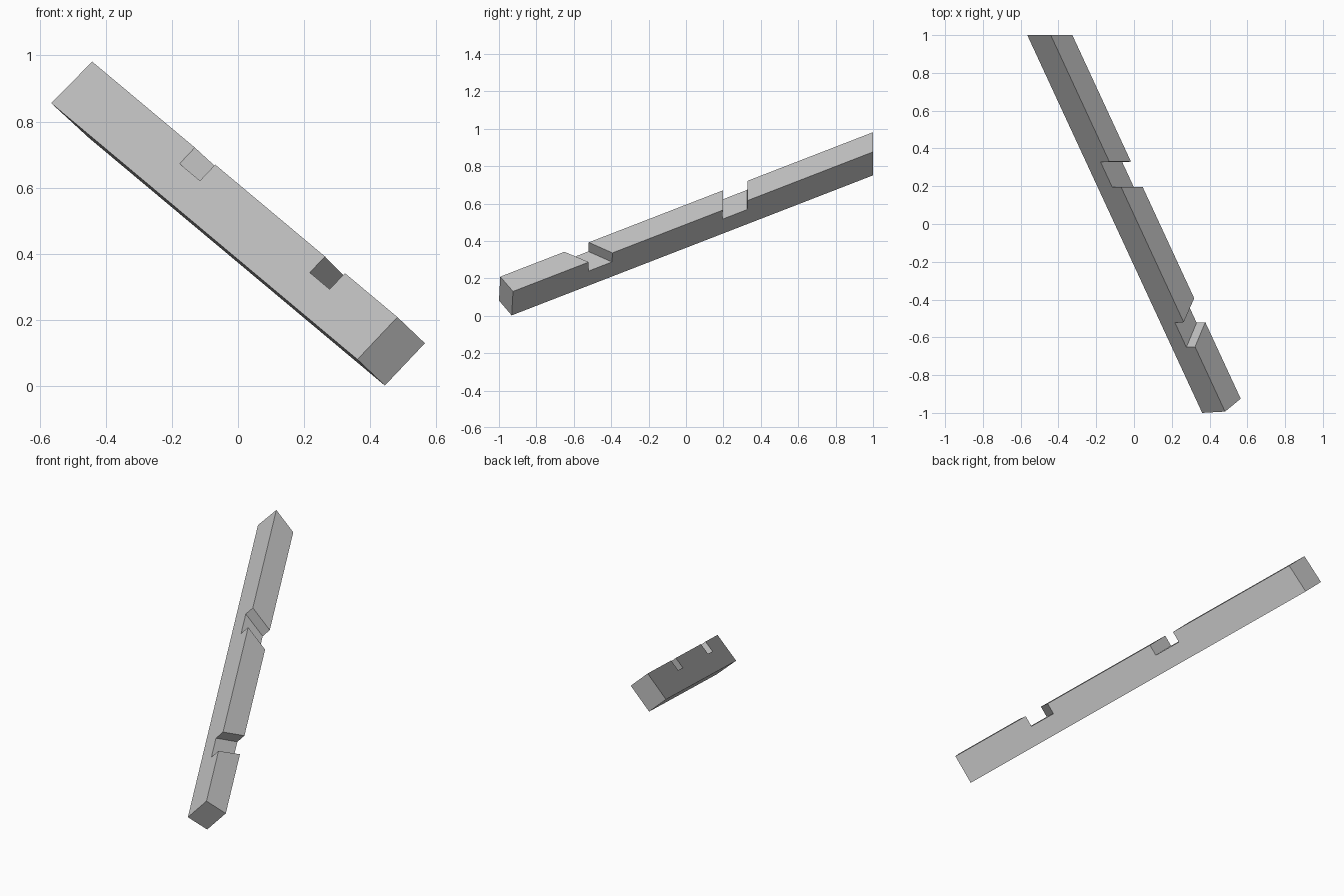
import bpy, bmesh
from mathutils import Vector

if "Cube" in bpy.data.objects:
    bpy.data.objects.remove(bpy.data.objects["Cube"])

# Sloping beam: direction per unit of y, and the near-end cross-section
RUN = Vector((-0.463, 1.0, 0.3875))
A = Vector((0.361, -1.0, 0.081))      # lower left edge
B = Vector((0.482, -0.993, 0.209))    # upper left edge
C = Vector((0.565, -0.925, 0.130))    # upper right edge
D = A + C - B                         # lower right edge
DEPTH = (A - B) * 0.38                # notch depth vector
END_Y = 1.0


def on_edge(start, y):
    """Point at height y along a beam edge."""
    return start + RUN * (y - start.y)


def side_outline(low, high, notches):
    """Outline of one side of the beam with notches in the upper edge."""
    pts = [low, high]
    for y0, y1 in notches:
        p, q = on_edge(high, y0), on_edge(high, y1)
        pts += [p, p + DEPTH, q + DEPTH, q]
    return pts + [on_edge(high, END_Y), on_edge(low, END_Y)]


# Lower notch runs skewed across the beam, upper notch runs straight across
left = side_outline(A, B, [(-0.65, -0.52), (0.197, 0.33)])
right = side_outline(D, C, [(-0.52, -0.393), (0.197, 0.33)])

bm = bmesh.new()
lv = [bm.verts.new(p) for p in left]
rv = [bm.verts.new(p) for p in right]
bm.faces.new(lv)
bm.faces.new(rv[::-1])
for i in range(len(lv)):
    j = (i + 1) % len(lv)
    bm.faces.new((lv[i], rv[i], rv[j], lv[j]))
bmesh.ops.recalc_face_normals(bm, faces=bm.faces)

mesh = bpy.data.meshes.new("notched_beam")
bm.to_mesh(mesh)
bm.free()

# Single plain grey
grey = bpy.data.materials.new("plain grey")
grey.diffuse_color = (0.55, 0.55, 0.55, 1)
grey.use_nodes = True
grey.node_tree.nodes["Principled BSDF"].inputs["Base Color"].default_value = grey.diffuse_color
mesh.materials.append(grey)
beam = bpy.data.objects.new("notched_beam", mesh)
bpy.context.collection.objects.link(beam)
